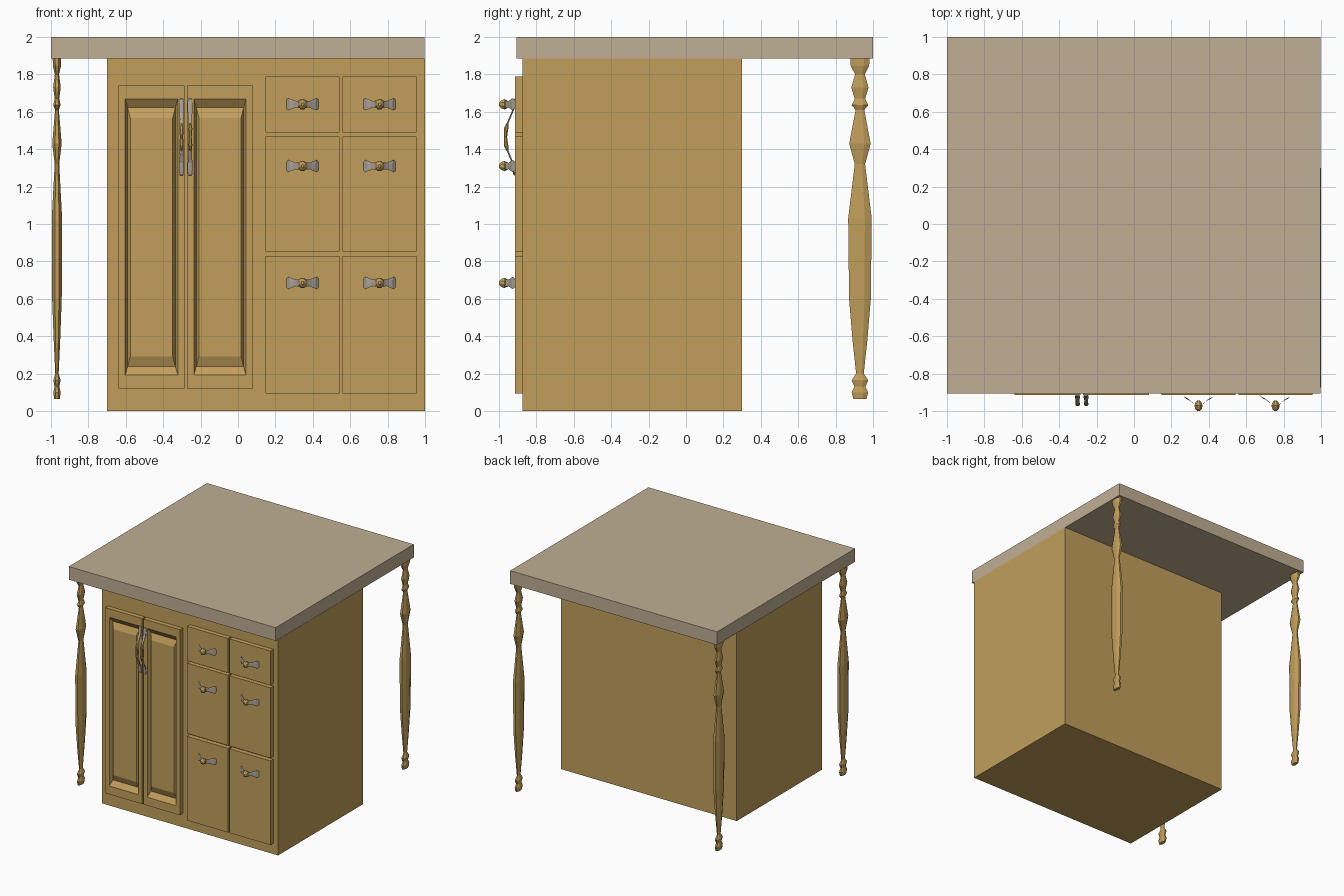
import bpy, bmesh, math
from mathutils import Vector as V

if "Cube" in bpy.data.objects:
    bpy.data.objects.remove(bpy.data.objects["Cube"])


def material(name, col):
    m = bpy.data.materials.new(name)
    m.diffuse_color = (*col, 1)
    m.use_nodes = True
    m.node_tree.nodes["Principled BSDF"].inputs["Base Color"].default_value = m.diffuse_color
    return m


WOOD = material("golden wood", (0.54, 0.345, 0.105))
STONE = material("beige stone", (0.53, 0.43, 0.295))
METAL = material("grey metal", (0.42, 0.37, 0.31))


def finish(name, bm, mat):
    bmesh.ops.recalc_face_normals(bm, faces=bm.faces)
    me = bpy.data.meshes.new(name)
    bm.to_mesh(me)
    bm.free()
    me.materials.append(mat)
    ob = bpy.data.objects.new(name, me)
    bpy.context.collection.objects.link(ob)
    return ob


def loft(name, rings, mat):
    """Skin a list of equal-sized point rings and cap both ends."""
    bm = bmesh.new()
    loops = [[bm.verts.new(p) for p in r] for r in rings]
    n = len(loops[0])
    for a, b in zip(loops, loops[1:]):
        for i in range(n):
            j = (i + 1) % n
            bm.faces.new((a[i], a[j], b[j], b[i]))
    bm.faces.new(loops[0])
    bm.faces.new(loops[-1][::-1])
    return finish(name, bm, mat)


def oval(c, a, b, n):
    return [V(c) + V(a) * math.cos(t) + V(b) * math.sin(t)
            for t in (2 * math.pi * (i + 0.5) / n for i in range(n))]


def rect(x0, x1, z0, z1, y):
    return [(x0, y, z0), (x1, y, z0), (x1, y, z1), (x0, y, z1)]


def box(name, x0, x1, y0, y1, z0, z1, mat):
    return loft(name, [rect(x0, x1, z0, z1, y0), rect(x0, x1, z0, z1, y1)], mat)


FACE, BODY = -0.915, -0.875

# Countertop and cabinet body
box("countertop", -1, 0.998, -0.906, 1, 1.885, 2, STONE)
box("cabinet_body", -0.7, 1, BODY, 0.3, 0, 1.885, WOOD)

# Doors: frame, V groove and raised field
for side, x0, x1 in (("left", -0.64, -0.285), ("right", -0.273, 0.08)):
    steps = [(0, 0, BODY), (0, 0, FACE), (0.037, 0.073, FACE), (0.05, 0.117, -0.882),
             (0.064, 0.172, -0.905)]
    loft(side + "_door",
         [rect(x0 + i, x1 - i, 0.12 + k, 1.74 - k, y) for i, k, y in steps], WOOD)


# Drawer pulls: two flared metal arms meeting at a wooden knob
def drawer_pull(tag, x, z):
    for s, side in ((-1, "left"), (1, "right")):
        prof = [(0.083, 0.002, 0.026), (0.075, 0.012, 0.034), (0.055, 0.022, 0.026),
                (0.038, 0.034, 0.018), (0.012, 0.058, 0.022)]
        loft(f"{tag}_pull_arm_{side}",
             [oval((x + s * u, FACE - d, z), (0.006, s * 0.006, 0), (0, 0, h), 8)
              for u, d, h in prof], METAL)
    prof = [(0.028, 0.008), (0.04, 0.02), (0.056, 0.027), (0.073, 0.021), (0.085, 0.008)]
    loft(tag + "_pull_knob",
         [oval((x, FACE - d, z), (r * 0.9, 0, 0), (0, 0, r * 1.1), 8) for d, r in prof], WOOD)


# Drawers in two columns and three rows
for c, (x0, x1) in enumerate(((0.148, 0.543), (0.559, 0.954))):
    for r, (z0, z1, zp) in enumerate(((1.488, 1.788, 1.64), (0.853, 1.467, 1.31),
                                      (0.093, 0.828, 0.685))):
        tag = f"drawer_{c + 1}_{r + 1}"
        box(tag, x0, x1, FACE, BODY, z0, z1, WOOD)
        drawer_pull(tag, (0.345, 0.757)[c], zp)

# Door pulls: bowed vertical bars, metal ends and wooden grip
for side, x in (("left", -0.302), ("right", -0.256)):
    for s, end in ((-1, "lower"), (1, "upper")):
        prof = [(0.205, 0.002, 0.008), (0.185, 0.006, 0.015), (0.14, 0.011, 0.014),
                (0.1, 0.028, 0.01), (0.06, 0.044, 0.011)]
        loft(f"{side}_door_pull_{end}_arm",
             [oval((x, FACE - d, 1.465 + s * u), (w, 0, 0), (0, 0.006, s * 0.003), 8)
              for u, d, w in prof], METAL)
    prof = [(-0.075, 0.039, 0.006), (-0.045, 0.047, 0.013), (0, 0.05, 0.009),
            (0.045, 0.047, 0.013), (0.075, 0.039, 0.006)]
    loft(side + "_door_pull_grip",
         [oval((x, FACE - d, 1.465 + u), (w, 0, 0), (0, w, 0), 8) for u, d, w in prof], WOOD)

# Turned legs, flattened in x: (height, half width)
LEG = [(0.065, 0.038), (0.1, 0.048), (0.13, 0.032), (0.165, 0.048), (0.2, 0.022),
       (0.38, 0.043), (0.6, 0.063), (1.03, 0.068), (1.22, 0.043), (1.32, 0.03),
       (1.43, 0.062), (1.61, 0.025), (1.635, 0.048), (1.67, 0.03), (1.73, 0.05),
       (1.8, 0.028), (1.845, 0.053), (1.886, 0.056)]
for name, x, y in (("front_left_leg", -0.968, -0.785), ("back_left_leg", -0.968, 0.93),
                   ("back_right_leg", 0.965, 0.93)):
    loft(name, [oval((x, y, z), (r * 0.44, 0, 0), (0, r, 0), 8) for z, r in LEG], WOOD)
